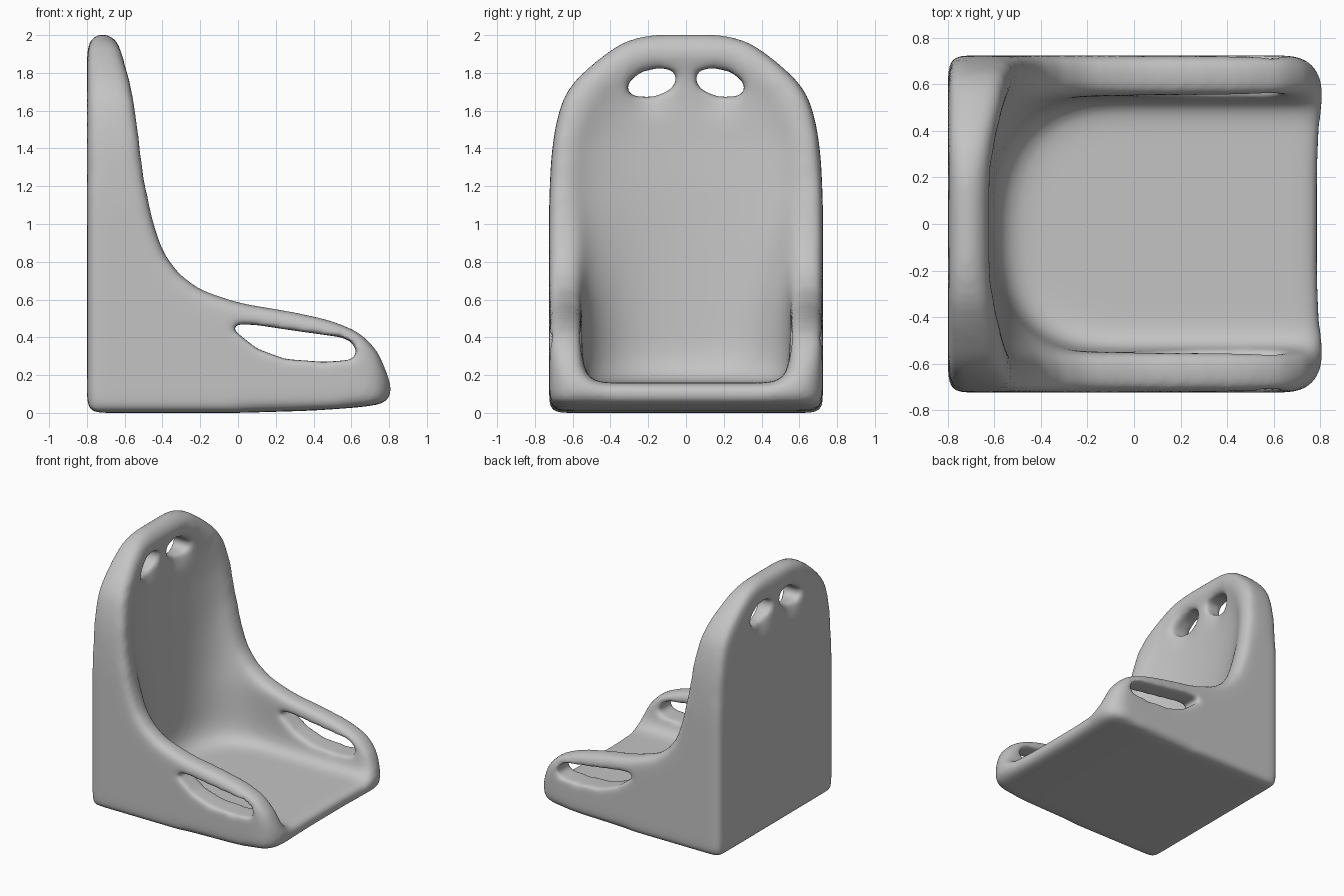
import bpy
import bmesh
from math import sin, cos, pi

cube = bpy.data.objects.get("Cube")
if cube:
    bpy.data.objects.remove(cube, do_unlink=True)


def make_object(name, bm):
    bmesh.ops.recalc_face_normals(bm, faces=bm.faces)
    mesh = bpy.data.meshes.new(name)
    bm.to_mesh(mesh)
    bm.free()
    obj = bpy.data.objects.new(name, mesh)
    bpy.context.scene.collection.objects.link(obj)
    return obj


def loft(name, rings):
    """Closed solid through rings that share a point count."""
    bm = bmesh.new()
    loops = [[bm.verts.new(p) for p in ring] for ring in rings]
    count = len(loops[0])
    for low, high in zip(loops, loops[1:]):
        for i in range(count):
            j = (i + 1) % count
            bm.faces.new((low[i], low[j], high[j], high[i]))
    bm.faces.new(loops[0])
    bm.faces.new(loops[-1])
    return make_object(name, bm)


def prism(name, points, axis, start, end):
    """Extrude a flat outline along the named axis."""
    def place(a, b, c):
        return {"x": (c, a, b), "y": (a, c, b), "z": (a, b, c)}[axis]
    return loft(name, [[place(a, b, c) for a, b in points] for c in (start, end)])


def mirrored(half):
    """Complete an outline whose first coordinate is mirrored."""
    return half + [(-a, b) for a, b in reversed(half)]


helpers = []


def boolean(target, tool, operation):
    mod = target.modifiers.new(tool.name, "BOOLEAN")
    mod.operation = operation
    mod.solver = "EXACT"
    mod.object = tool
    tool.hide_render = True
    helpers.append(tool)


def soften(target, voxel, iterations):
    """Blend all edges into a soft moulded surface."""
    remesh = target.modifiers.new("moulding", "REMESH")
    remesh.mode = "VOXEL"
    remesh.voxel_size = voxel
    smooth = target.modifiers.new("softening", "SMOOTH")
    smooth.factor = 0.5
    smooth.iterations = iterations


# Shell: side silhouette trimmed by the back outline and the plan outline
side = [(-0.8, 0), (-0.8, 1.94), (-0.785, 1.99), (-0.74, 2.015), (-0.68, 2.015),
        (-0.625, 1.95), (-0.565, 1.76), (-0.525, 1.5), (-0.495, 1.25), (-0.445, 1),
        (-0.395, 0.855), (-0.315, 0.74), (-0.2, 0.655), (0, 0.585), (0.3, 0.535),
        (0.5, 0.49), (0.65, 0.425), (0.74, 0.335), (0.8, 0.2), (0.825, 0.12),
        (0.795, 0.05), (0.65, 0.03), (0.4, 0.012), (0, 0)]
seat = prism("seat_shell", side, "y", -0.9, 0.9)

outline = [(0.725, -0.2), (0.725, 1.1), (0.715, 1.35), (0.69, 1.53),
           (0.65, 1.67), (0.58, 1.77), (0.455, 1.88), (0.335, 1.965),
           (0.2, 2.01), (0.1, 2.025)]
boolean(seat, prism("back_outline", mirrored(outline), "x", -1.2, 1.2), "INTERSECT")

plan = [(0.74, -0.9), (0.74, 0.66), (0.7, 0.76), (0.63, 0.815),
        (0.5, 0.82), (0.25, 0.795)]
plan = [(y, -x) for x, y in mirrored(plan)]
boolean(seat, prism("plan_outline", plan, "z", -0.3, 2.3), "INTERSECT")


# Hollow: scooped sections given as height, half width, back, depth, roundness
def scoop(z, width, back, depth, power):
    ring = [(1.3, -width, z)]
    steps = 24
    for i in range(steps + 1):
        t = -pi / 2 + pi * i / steps
        c, s = max(cos(t), 0) ** power, abs(sin(t)) ** power
        ring.append((back + depth * (1 - c), width * (s if t > 0 else -s), z))
    return ring + [(1.3, width, z)]


sections = [(0.16, 0.47, -0.46, 0.46, 0.8), (0.175, 0.51, -0.52, 0.48, 0.8),
            (0.22, 0.54, -0.575, 0.5, 0.8), (0.33, 0.55, -0.605, 0.5, 0.8),
            (0.6, 0.55, -0.615, 0.42, 0.8), (0.9, 0.59, -0.625, 0.3, 0.9),
            (1.2, 0.63, -0.635, 0.2, 1), (1.45, 0.61, -0.65, 0.17, 1),
            (1.65, 0.55, -0.655, 0.16, 1), (1.78, 0.46, -0.65, 0.13, 1),
            (1.86, 0.38, -0.63, 0.1, 1), (1.95, 0.3, -0.57, 0.08, 1)]
boolean(seat, loft("hollow", [scoop(*s) for s in sections]), "DIFFERENCE")

# Shallow scoops before and behind the strap slots
for label, sign in (("left", 1), ("right", -1)):
    for place, x in (("front", -0.61), ("rear", -0.83)):
        bm = bmesh.new()
        bmesh.ops.create_uvsphere(bm, u_segments=24, v_segments=16, radius=1)
        bmesh.ops.scale(bm, vec=(0.08, 0.12, 0.15), verts=bm.verts)
        bmesh.ops.translate(bm, vec=(x, sign * 0.18, 1.71), verts=bm.verts)
        name = label + "_" + place + "_strap_scoop"
        boolean(seat, make_object(name, bm), "DIFFERENCE")

soften(seat, 0.024, 34)

# Slots under both armrests
arm_slot = [(-0.04, 0.455), (0, 0.47), (0.1, 0.465), (0.3, 0.435), (0.55, 0.4),
            (0.605, 0.375), (0.63, 0.32), (0.605, 0.28), (0.45, 0.27),
            (0.25, 0.285), (0.1, 0.34), (0, 0.42)]
boolean(seat, prism("armrest_slots", arm_slot, "y", -1, 1), "DIFFERENCE")

# Strap slots through the backrest
strap = [(0.05, 1.79), (0.08, 1.82), (0.15, 1.825), (0.24, 1.805), (0.305, 1.75),
         (0.315, 1.7), (0.27, 1.675), (0.17, 1.675), (0.09, 1.705), (0.05, 1.75)]
for label, sign in (("left", 1), ("right", -1)):
    points = [(sign * a, b) for a, b in strap]
    boolean(seat, prism(label + "_strap_slot", points, "x", -1, 0), "DIFFERENCE")

soften(seat, 0.016, 20)

# Keep the moulded result and drop the cutters
bpy.context.view_layer.update()
graph = bpy.context.evaluated_depsgraph_get()
body = bpy.data.meshes.new_from_object(seat.evaluated_get(graph))
seat.modifiers.clear()
seat.data = body
for tool in helpers:
    bpy.data.objects.remove(tool, do_unlink=True)
for face in body.polygons:
    face.use_smooth = True

# Plain grey plastic
grey = bpy.data.materials.new("grey_plastic")
grey.use_nodes = True
colour = (0.55, 0.55, 0.55, 1)
grey.diffuse_color = colour
grey.node_tree.nodes["Principled BSDF"].inputs["Base Color"].default_value = colour
body.materials.clear()
body.materials.append(grey)
